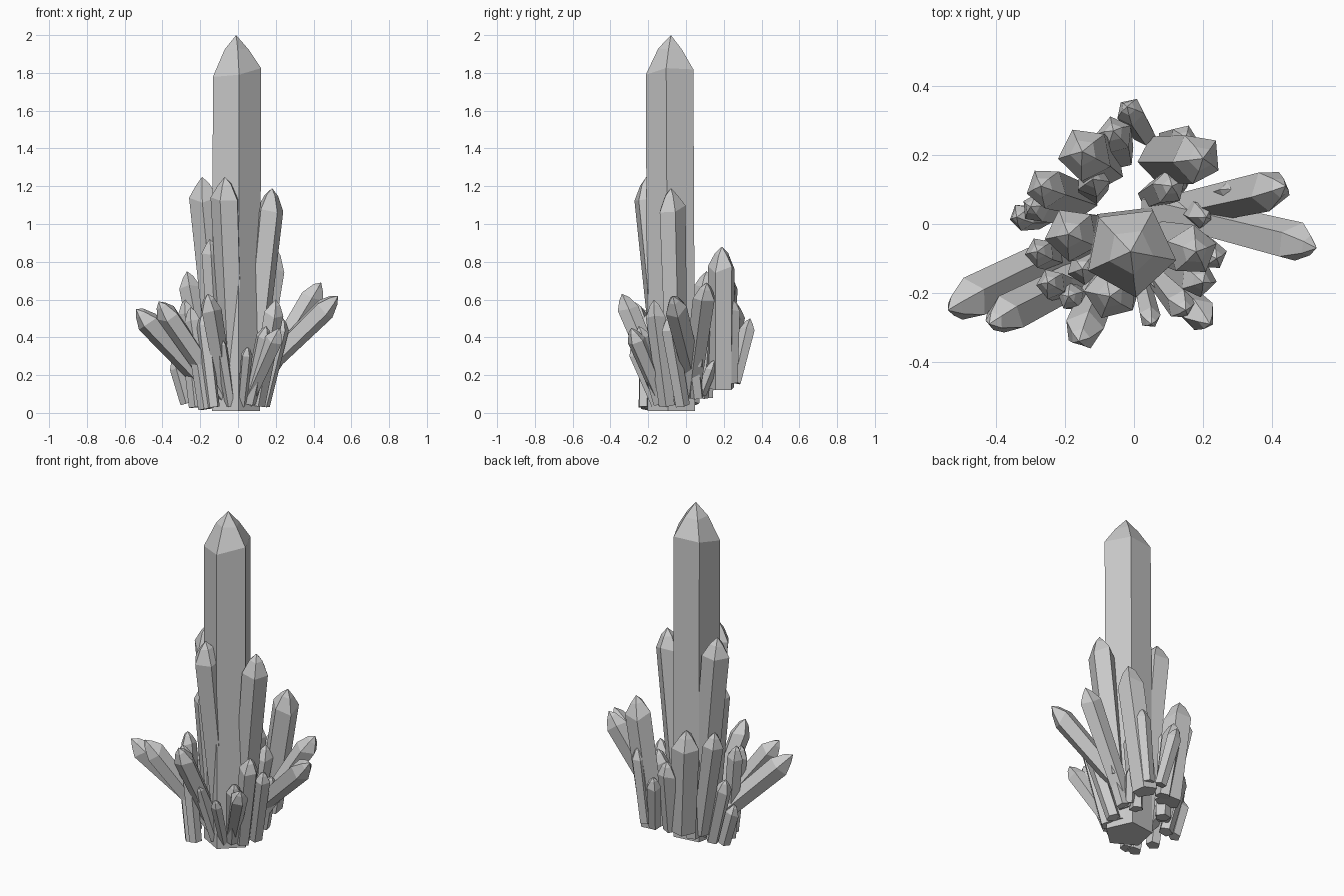
import bpy, bmesh, math, random
from mathutils import Vector

cube = bpy.data.objects.get("Cube")
if cube:
    bpy.data.objects.remove(cube, do_unlink=True)

random.seed(4)
GREY = (0.6, 0.6, 0.6, 1)
stone = bpy.data.materials.new("grey_crystal")
stone.use_nodes = True
stone.diffuse_color = GREY
stone.node_tree.nodes["Principled BSDF"].inputs["Base Color"].default_value = GREY


def crystal(name, base, tip, r, turn=None, sides=5, point=1.5, taper=0.8):
    """Faceted shaft with an uneven shoulder and a two-step pointed end."""
    base, tip = Vector(base), Vector(tip)
    axis = tip - base
    length = axis.length
    rot = Vector((0, 0, 1)).rotation_difference(axis).to_matrix()
    turn = random.uniform(0, 360) if turn is None else turn
    head = point * r
    bm = bmesh.new()

    def ring(radius, height, wobble):
        out = []
        for i in range(sides):
            a = math.radians(turn) + math.tau * i / sides
            h = height + wobble * random.uniform(-1, 1)
            p = Vector((radius * math.cos(a), radius * math.sin(a), h))
            out.append(bm.verts.new(base + rot @ p))
        return out

    rings = [ring(r * taper, 0, 0), ring(r, length - head, 0.25 * r),
             ring(r * 0.5, length - head * 0.35, 0.08 * r)]
    apex = bm.verts.new(tip)
    bm.faces.new(rings[0][::-1])
    for i in range(sides):
        j = (i + 1) % sides
        for low, high in zip(rings, rings[1:]):
            bm.faces.new((low[i], low[j], high[j], high[i]))
        bm.faces.new((rings[-1][i], rings[-1][j], apex))
    mesh = bpy.data.meshes.new(name)
    bm.to_mesh(mesh)
    bm.free()
    mesh.materials.append(stone)
    bpy.context.collection.objects.link(bpy.data.objects.new(name, mesh))


# Central column
crystal("main_crystal", (-.015, -.07, .01), (-.01, -.08, 2), .135, 277, taper=1)

# Tall crystals hugging the column
crystal("tall_right_crystal", (-.08, -.03, .05), (-.19, -.03, 1.25), .08)
crystal("tall_front_crystal", (-.02, -.1, .05), (-.07, -.21, 1.25), .08)
crystal("tall_left_crystal", (.06, -.05, .05), (.18, -.08, 1.19), .075)
crystal("mid_front_crystal", (-.1, -.1, .05), (-.15, -.13, .92), .05)

# Long crystals leaning out to the sides
crystal("left_back_spur", (.08, .03, .1), (.44, .11, .69), .062)
crystal("left_front_spur", (.05, .05, .15), (.53, -.07, .62), .062)
crystal("right_outer_spur", (-.08, -.02, .06), (-.54, -.25, .55), .065)
crystal("right_inner_spur", (-.05, -.1, .05), (-.42, -.29, .59), .06)
crystal("right_back_spur", (-.15, .07, .1), (-.27, .11, .75), .06)

# Upright group behind the column
crystal("back_left_crystal", (.08, .19, .13), (.2, .19, .88), .075, taper=.95)
crystal("back_right_crystal", (-.1, .17, .14), (-.15, .21, .77), .08, taper=.95)
crystal("back_small_crystal", (.03, .26, .16), (-.02, .34, .5), .042)
crystal("back_centre_crystal", (-.04, .2, .14), (-.06, .27, .58), .055)
crystal("back_inner_crystal", (.05, .08, .08), (.11, .11, .55), .05)

# Shorter crystals around the front
crystal("front_blade", (-.06, -.1, .05), (-.16, -.34, .63), .058)
crystal("front_left_low", (.04, -.12, .05), (.22, -.29, .45), .05)
crystal("front_left_mid", (.1, -.1, .04), (.2, -.17, .6), .055)
crystal("front_left_inner", (.06, -.14, .05), (.15, -.25, .46), .045)
crystal("front_small_left", (.02, -.16, .04), (.05, -.29, .35), .032)
crystal("front_small_right", (-.04, -.16, .04), (-.1, -.25, .41), .035)

# Stubby crystals filling the foot: base, tip and radius
fillers = [
    ((-.17, -.2, .02), (-.25, -.17, .56), .045),
    ((-.13, -.22, .03), (-.19, -.21, .52), .04),
    ((-.22, -.1, .03), (-.28, -.08, .6), .045),
    ((-.27, .02, .05), (-.34, .02, .3), .04),
    ((-.2, .03, .05), (-.3, .05, .45), .045),
    ((.13, -.02, .04), (.24, -.1, .5), .045),
    ((.13, .06, .08), (.21, .02, .42), .04),
    ((.1, .08, .1), (.15, .15, .28), .032),
    ((-.12, .1, .08), (-.12, .13, .62), .05),
    ((.2, .07, .25), (.29, .1, .52), .028),
    ((.1, .24, .16), (.15, .25, .6), .04),
]
for number, (base, tip, r) in enumerate(fillers, 1):
    crystal(f"foot_crystal_{number}", base, tip, r, taper=.9)
